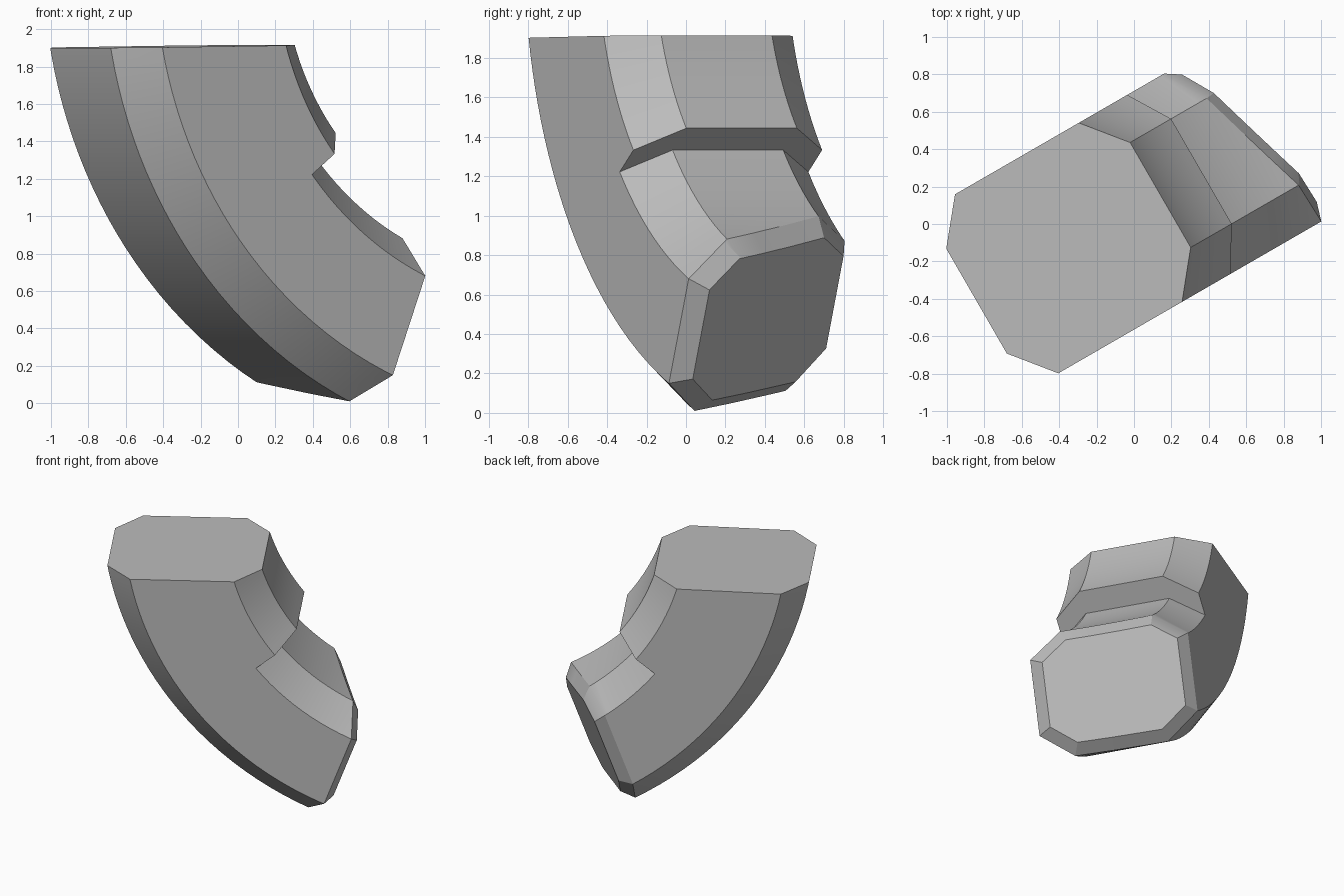
import bpy, bmesh, math
from mathutils import Vector, Matrix

cube = bpy.data.objects.get("Cube")
if cube:
    bpy.data.objects.remove(cube)

grey = bpy.data.materials.new("plain_grey")
grey.use_nodes = True
colour = (0.5, 0.5, 0.5, 1)
grey.diffuse_color = colour
grey.node_tree.nodes["Principled BSDF"].inputs["Base Color"].default_value = colour

# The bend lies in an upright plane turned about z
TURN = Matrix.Rotation(math.radians(30), 3, 'Z')
CENTRE_U, CENTRE_Z = 1.63, 2.38
V_FLAT, V_SIDE = (-0.26, 0.388), (-0.489, 0.616)
OUTER, OUTER_SIDE = 2.61, 2.427
STEP_ANGLE = 38.5


def section(inner, inner_side):
    """Chamfered cross-section as (across, radius) pairs."""
    return [(V_FLAT[0], OUTER), (V_FLAT[1], OUTER),
            (V_SIDE[1], OUTER_SIDE), (V_SIDE[1], inner_side),
            (V_FLAT[1], inner), (V_FLAT[0], inner),
            (V_SIDE[0], inner_side), (V_SIDE[0], OUTER_SIDE)]


def ring(bm, profile, degrees):
    a = math.radians(degrees)
    return [bm.verts.new(TURN @ Vector((CENTRE_U - r * math.cos(a), v,
                                        CENTRE_Z - r * math.sin(a))))
            for v, r in profile]


def cut(bm, point, normal):
    """Trim everything beyond a plane and return the flat cap."""
    res = bmesh.ops.bisect_plane(bm, geom=bm.verts[:] + bm.edges[:] + bm.faces[:],
                                 plane_co=point, plane_no=normal, clear_outer=True)
    edges = [e for e in res["geom_cut"] if isinstance(e, bmesh.types.BMEdge)]
    cap = bmesh.ops.contextual_create(bm, geom=edges)["faces"]
    bmesh.ops.recalc_face_normals(bm, faces=bm.faces[:])
    return cap


# Thick upper sweep, then a step down to the slimmer lower sweep
bm = bmesh.new()
upper, lower = section(1.504, 1.682), section(1.682, 1.86)
STEPS = 16
rings = [ring(bm, upper, 5 + (STEP_ANGLE - 5) * i / STEPS) for i in range(STEPS + 1)]
rings += [ring(bm, lower, STEP_ANGLE + (78 - STEP_ANGLE) * i / STEPS)
          for i in range(STEPS + 1)]
for a, b in zip(rings, rings[1:]):
    for i in range(8):
        j = (i + 1) % 8
        bm.faces.new((a[i], a[j], b[j], b[i]))
bmesh.ops.remove_doubles(bm, verts=bm.verts[:], dist=0.0005)

# Nearly level top, slanted lower end with a chamfered rim
cut(bm, TURN @ Vector((-0.933, 0, 1.90)), TURN @ Vector((-0.0132, 0, 1)))
end_normal = Vector((0.605, 0.724, -0.334)).normalized()
end_cap = cut(bm, end_normal * 0.388, end_normal)
bmesh.ops.inset_region(bm, faces=end_cap, thickness=0.083, depth=0.08,
                       use_even_offset=True, use_boundary=True)

mesh = bpy.data.meshes.new("bent_block")
bm.to_mesh(mesh)
bm.free()
mesh.materials.append(grey)
block = bpy.data.objects.new("bent_block", mesh)
bpy.context.collection.objects.link(block)
bpy.context.view_layer.objects.active = block
block.select_set(True)
bpy.ops.object.shade_smooth_by_angle(angle=math.radians(25))
